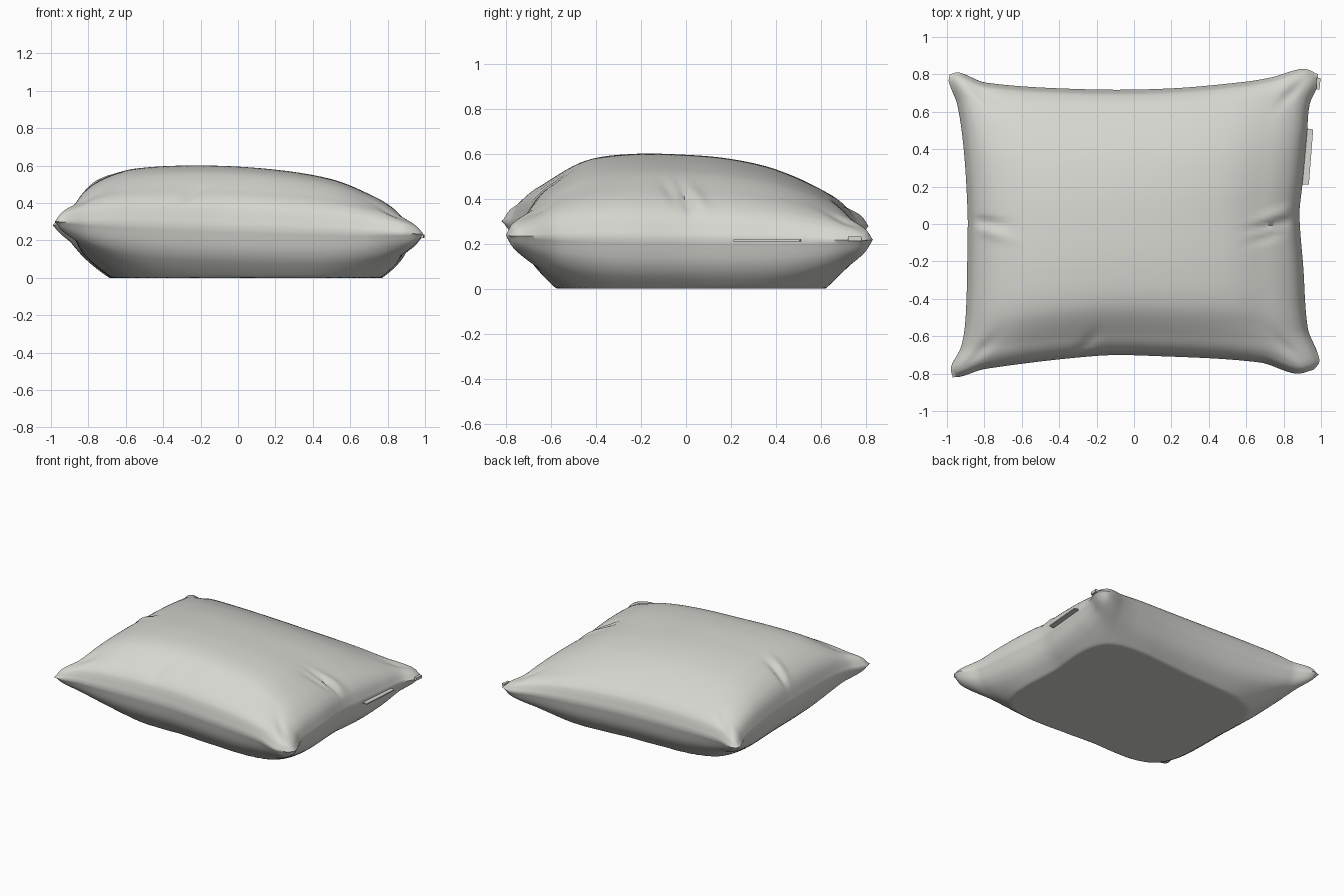
import bpy, bmesh, math

if "Cube" in bpy.data.objects:
    bpy.data.objects.remove(bpy.data.objects["Cube"])


def curve(pts):
    """Smooth function through a few (t, value) points."""
    n = len(pts)
    sl = []
    for i in range(n):
        a, b = pts[max(i - 1, 0)], pts[min(i + 1, n - 1)]
        sl.append((b[1] - a[1]) / (b[0] - a[0]))

    def f(t):
        i = 0
        while i < n - 2 and t > pts[i + 1][0]:
            i += 1
        (t0, p0), (t1, p1) = pts[i], pts[i + 1]
        h = t1 - t0
        s = (t - t0) / h
        return ((2*s**3 - 3*s*s + 1) * p0 + (s**3 - 2*s*s + s) * h * sl[i]
                + (3*s*s - 2*s**3) * p1 + (s**3 - s*s) * h * sl[i + 1])
    return f


def lerp(a, b, t):
    return a + (b - a) * (t + 1) / 2


# Seam outline seen from above
left = curve([(-1, -.97), (-.93, -.978), (-.8, -.925), (-.6, -.9), (-.1, -.89),
              (.1, -.89), (.5, -.91), (.8, -.945), (.95, -.99), (1, -.985)])
right = curve([(-1, .96), (-.95, .99), (-.88, .98), (-.72, .93), (-.3, .905),
               (.05, .885), (.25, .9), (.6, .925), (.8, .94), (.92, .98), (1, .985)])
back = curve([(-1, .8), (-.95, .81), (-.8, .755), (-.25, .72), (.2, .725),
              (.6, .76), (.75, .785), (.92, .83), (1, .80)])
front = curve([(-1, -.82), (-.95, -.815), (-.82, -.775), (-.2, -.705),
               (.1, -.705), (.7, -.74), (.9, -.80), (1, -.78)])

# Puff profiles across the width and the depth
puff_x = curve([(-1, 0), (-.965, .34), (-.9, .57), (-.79, .76), (-.62, .91),
                (-.22, 1), (.22, .975), (.56, .85), (.78, .63), (.9, .45), (.965, .26), (1, 0)])
puff_y = curve([(-1, 0), (-.965, .34), (-.83, .62), (-.625, .9), (-.35, 1),
                (0, 1), (.28, .95), (.55, .82), (.83, .55), (.965, .3), (1, 0)])
belly = curve([(0, 1.1), (.4, 1.08), (.6, .97), (.75, .8), (.9, .52), (.965, .3), (1, 0)])

# Fabric folds: x, y, direction slope, half width, half length, depth
FOLDS = [(.76, .0, .18, .018, .13, .022), (.78, .06, .35, .025, .12, -.012),
         (.72, -.07, .3, .02, .1, .012), (-.8, .01, -.1, .02, .1, .025),
         (-.76, -.05, -.3, .025, .1, -.012), (-.25, -.64, 1.2, .03, .08, .012),
         (-.8, .68, -1, .03, .1, .012), (.82, -.66, -1, .03, .1, .012),
         (-.82, -.68, 1, .03, .1, .012), (.84, .7, 1, .03, .1, .012)]


def folds(x, y):
    d = 0
    for fx, fy, k, w, l, a in FOLDS:
        c = math.hypot(1, k)
        along = ((x - fx) + k * (y - fy)) / c
        across = ((y - fy) - k * (x - fx)) / c
        d += a * math.exp(-(across / w) ** 2 - (along / l) ** 2)
    return d


def pillow_point(u, v, top):
    x, y = lerp(left(v), right(v), u), lerp(front(u), back(u), v)
    seam = lerp(lerp(.30, .235, u), lerp(.28, .215, u), v)
    edge = min(1, 12 * (1 - max(abs(u), abs(v))))
    if top:
        z = seam + .33 * puff_x(u) * puff_y(v) - folds(x, y) * edge
    else:
        z = max(0, seam - .33 * belly(abs(u)) * belly(abs(v)))
    return x, y, z


def material(name, rgb):
    m = bpy.data.materials.new(name)
    m.diffuse_color = (*rgb, 1)
    m.use_nodes = True
    m.node_tree.nodes["Principled BSDF"].inputs["Base Color"].default_value = m.diffuse_color
    return m


def add_object(name, bm, mat, angle):
    bmesh.ops.recalc_face_normals(bm, faces=bm.faces)
    me = bpy.data.meshes.new(name)
    bm.to_mesh(me)
    bm.free()
    ob = bpy.data.objects.new(name, me)
    bpy.context.collection.objects.link(ob)
    me.materials.append(mat)
    bpy.ops.object.select_all(action='DESELECT')
    ob.select_set(True)
    bpy.context.view_layer.objects.active = ob
    bpy.ops.object.shade_smooth_by_angle(angle=math.radians(angle))
    return ob


fabric = material("light_grey_fabric", (.68, .68, .64))

# Pillow: upper and lower sheets sharing the seam
N = 100
ts = [math.sin(math.pi / 2 * (2 * i / N - 1)) * .6 + (2 * i / N - 1) * .4 for i in range(N + 1)]
bm = bmesh.new()
sheets = []
for top in (True, False):
    rows = []
    for j, v in enumerate(ts):
        row = []
        for i, u in enumerate(ts):
            if not top and (i in (0, N) or j in (0, N)):
                row.append(sheets[0][j][i])
            else:
                row.append(bm.verts.new(pillow_point(u, v, top)))
        rows.append(row)
    sheets.append(rows)
    for j in range(N):
        for i in range(N):
            q = [rows[j][i], rows[j][i + 1], rows[j + 1][i + 1], rows[j + 1][i]]
            bm.faces.new(q if top else q[::-1])
add_object("pillow", bm, fabric, 60)


def plate(name, corners, z, thick):
    bm = bmesh.new()
    f = bm.faces.new([bm.verts.new((x, y, z)) for x, y in corners])
    ext = bmesh.ops.extrude_face_region(bm, geom=[f])
    for e in ext["geom"]:
        if isinstance(e, bmesh.types.BMVert):
            e.co.z += thick
    add_object(name, bm, fabric, 30)


# Sewn-in tag on the right seam and small zip pull at the back right corner
plate("side_tag", [(.88, .21), (.935, .21), (.958, .505), (.90, .515)], .21, .008)
plate("zip_pull", [(.975, .72), (.992, .72), (.998, .78), (.975, .78)], .212, .02)
